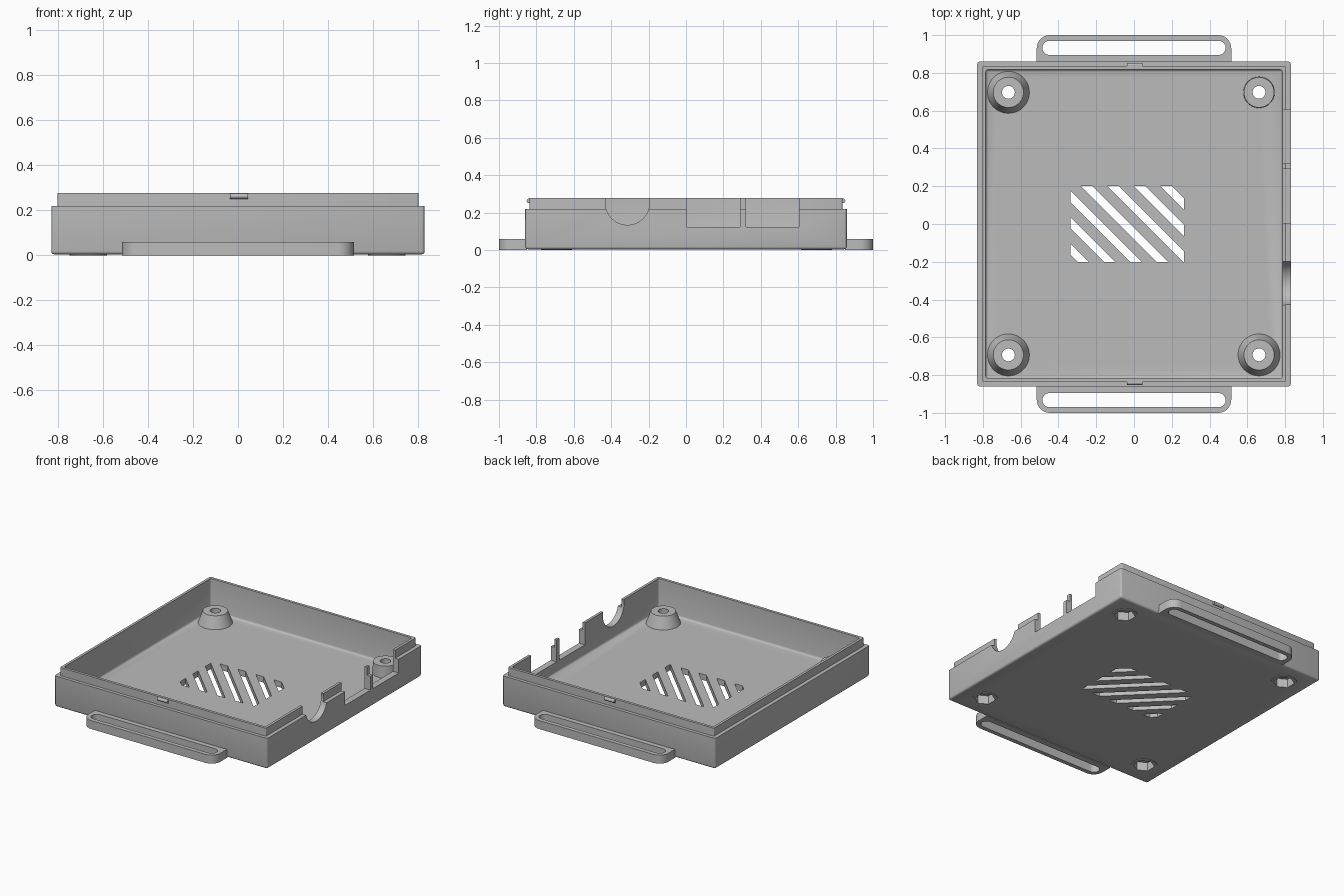
import bpy
import bmesh
from math import pi, sqrt
from mathutils import Matrix, Vector

if "Cube" in bpy.data.objects:
    bpy.data.objects.remove(bpy.data.objects["Cube"])

grey = bpy.data.materials.new("grey plastic")
grey.use_nodes = True
color = (0.5, 0.5, 0.5, 1)
grey.diffuse_color = color
grey.node_tree.nodes["Principled BSDF"].inputs["Base Color"].default_value = color


def finish(name, bm):
    bmesh.ops.recalc_face_normals(bm, faces=bm.faces)
    mesh = bpy.data.meshes.new(name)
    bm.to_mesh(mesh)
    bm.free()
    mesh.materials.append(grey)
    ob = bpy.data.objects.new(name, mesh)
    bpy.context.collection.objects.link(ob)
    return ob


def box(name, x, y, z, bevel=0, edges=None, segments=3):
    """Box from (min, max) ranges, with the edges picked by a rule rounded."""
    bm = bmesh.new()
    bmesh.ops.create_cube(bm, size=1)
    for v in bm.verts:
        v.co = [r[0] if c < 0 else r[1] for c, r in zip(v.co, (x, y, z))]
    if bevel:
        picked = [e for e in bm.edges if edges(*[v.co for v in e.verts])]
        bmesh.ops.bevel(bm, geom=picked, offset=bevel, segments=segments,
                        profile=0.5, affect='EDGES')
    return finish(name, bm)


def cone(name, r1, r2, place, z, sides=48, axis=None):
    """Round part between two heights, or along x when axis is given."""
    bm = bmesh.new()
    bmesh.ops.create_cone(bm, cap_ends=True, segments=sides, radius1=r1, radius2=r2,
                          depth=z[1] - z[0])
    move = Matrix.Translation((*place, (z[0] + z[1]) / 2)) if axis is None else \
        Matrix.Translation(axis) @ Matrix.Rotation(pi / 2, 4, 'Y')
    bmesh.ops.transform(bm, matrix=move, verts=bm.verts)
    return finish(name, bm)


def apply_boolean(ob, tools, operation='DIFFERENCE'):
    for tool in tools:
        mod = ob.modifiers.new("cut", 'BOOLEAN')
        mod.operation, mod.object, mod.solver = operation, tool, 'EXACT'
        bpy.context.view_layer.objects.active = ob
        bpy.ops.object.modifier_apply(modifier=mod.name)


def upright(a, b):
    return abs(a.z - b.z) > 0.01


def low_or_upright(a, b):
    return upright(a, b) or max(a.z, b.z) < 0.05


BASE, RIM, TOP, FLOOR = 0.004, 0.22, 0.277, 0.045

# Tray shell with a stepped lip
tray = box("tray", (-0.83, 0.83), (-0.86, 0.86), (BASE, RIM), 0.014, low_or_upright)
lip = box("lip", (-0.803, 0.803), (-0.837, 0.837), (0.1, TOP), 0.01, upright)
apply_boolean(tray, [lip], 'UNION')
cutters = [lip, box("cavity", (-0.785, 0.785), (-0.818, 0.818), (FLOOR, 0.4),
                    0.014, low_or_upright)]

# Port openings in the left wall
for y in ((0.005, 0.29), (0.32, 0.605)):
    cutters.append(box("port_cutter", (0.7, 0.9), y, (0.123, 0.4)))
cutters.append(cone("round_port_cutter", 0.118, 0.118, None, (0, 0.2), 64,
                    (0.8, -0.313, 0.252)))

# Diagonal vent slots, trimmed to a rectangle
for i in range(7):
    bm = bmesh.new()
    bmesh.ops.create_cube(bm, size=1)
    turn = Matrix.Rotation(-pi / 4, 4, 'Z') @ Matrix.Diagonal((2, 0.06 / sqrt(2), 0.2, 1))
    shift = Matrix.Translation((-0.47 + 0.14 * i, 0, 0))
    bmesh.ops.transform(bm, matrix=shift @ turn, verts=bm.verts)
    for co, no in (((-0.335, 0, 0), (-1, 0, 0)), ((0.265, 0, 0), (1, 0, 0)),
                   ((0, -0.2, 0), (0, -1, 0)), ((0, 0.2, 0), (0, 1, 0))):
        bmesh.ops.bisect_plane(bm, geom=bm.verts[:] + bm.edges[:] + bm.faces[:],
                               plane_co=Vector(co), plane_no=Vector(no), clear_outer=True)
        bmesh.ops.holes_fill(bm, edges=[e for e in bm.edges if e.is_boundary], sides=0)
    cutters.append(finish("vent_cutter", bm))

# Screw posts with a through hole and a nut recess underneath
parts = [tray]
post_cutters = []
for side, x in (("right", -0.665), ("left", 0.662)):
    for end, y in (("front", -0.693), ("back", 0.697)):
        place = (x, y)
        wide = 0.083 if (side, end) == ("left", "back") else 0.113
        post = cone(f"{end}_{side}_post", wide, 0.08, place, (FLOOR - 0.005, 0.128))
        pad = cone(f"{end}_{side}_pad", 0.083, 0.083, place, (0, 0.02))
        holes = [cone("screw_cutter", 0.034, 0.034, place, (-0.1, 0.3), 32),
                 cone("nut_cutter", 0.068, 0.068, place, (-0.1, 0.06), 6)]
        for part in (post, pad):
            apply_boolean(part, holes)
        post_cutters += holes
        parts += [post, pad]
apply_boolean(tray, cutters[1:] + post_cutters)

# Strap loops and snap bumps at the front and back
for end, s in (("front", -1), ("back", 1)):
    def outer(a, b):
        return upright(a, b) and abs(a.y) > 0.9

    loop = box(f"{end}_strap_loop", (-0.515, 0.515), sorted((s * 0.85, s)), (0, 0.06),
               0.07, outer, 8)
    slot = box("slot_cutter", (-0.485, 0.485), sorted((s * 0.895, s * 0.97)), (-0.1, 0.2),
               0.0374, upright, 8)
    apply_boolean(loop, [slot])
    bump = cone(f"{end}_snap_bump", 0.012, 0.012, None, (0, 0.08), 16,
                (0.004, s * 0.84, 0.263))
    parts += [loop, bump]
    cutters.append(slot)

for tool in cutters + post_cutters:
    bpy.data.objects.remove(tool)

# Smooth round surfaces, keeping edges sharp
bpy.ops.object.select_all(action='DESELECT')
for part in parts:
    part.select_set(True)
bpy.context.view_layer.objects.active = tray
bpy.ops.object.shade_smooth_by_angle(angle=pi / 6)
